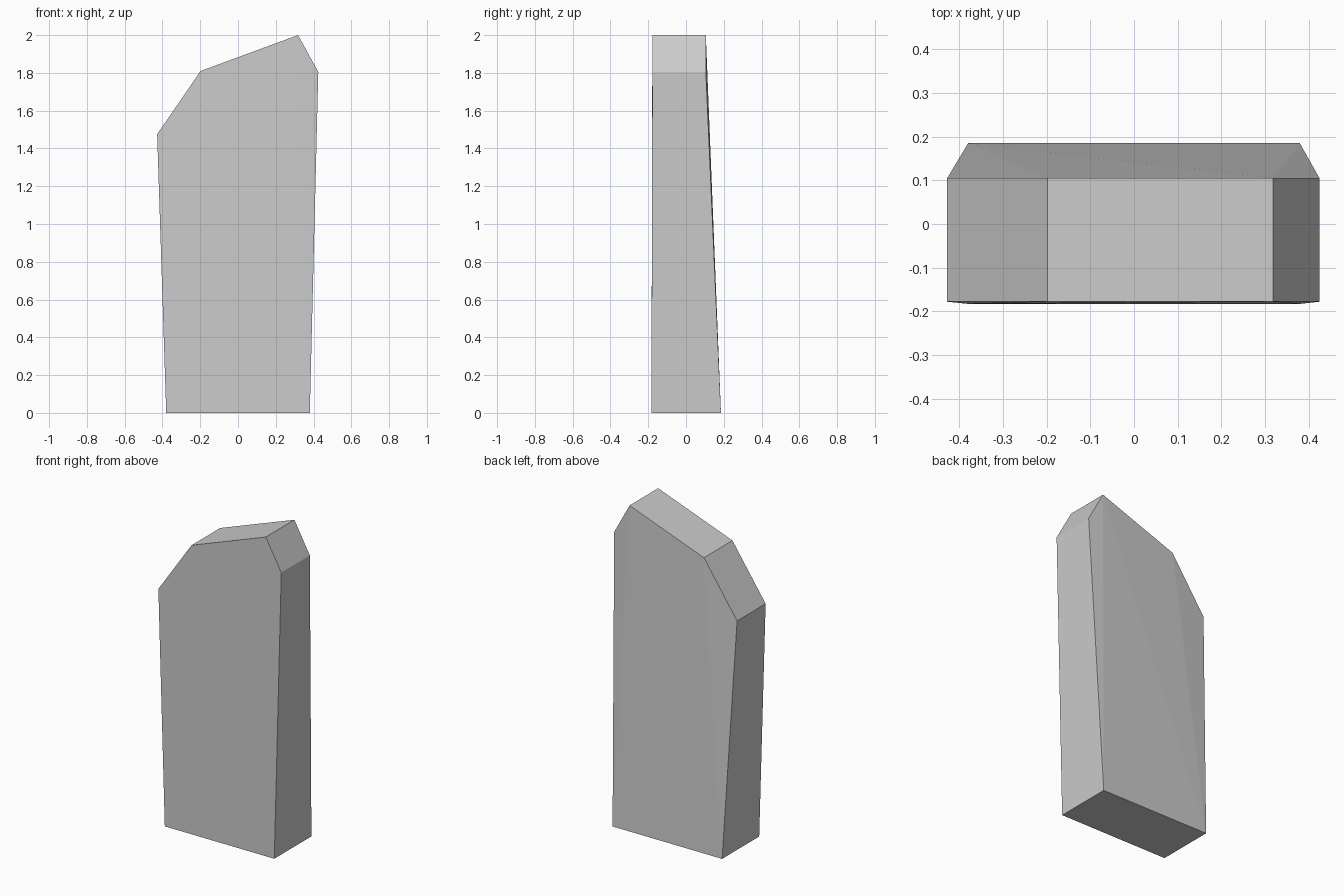
import bpy
import bmesh

if "Cube" in bpy.data.objects:
    bpy.data.objects.remove(bpy.data.objects["Cube"])

# Outline of the slab seen from the front (x, z)
outline = [(-0.38, 0), (0.38, 0), (0.425, 1.805), (0.318, 2.0), (-0.198, 1.81), (-0.428, 1.475)]

bm = bmesh.new()


def ring(y_bottom, y_top):
    return [bm.verts.new((x, y_bottom if z == 0 else y_top, z)) for x, z in outline]


front = ring(-0.183, -0.178)
back = ring(0.185, 0.105)

# Rim: base, sides and chipped top
n = len(outline)
for i in range(n):
    j = (i + 1) % n
    bm.faces.new((front[i], back[i], back[j], front[j]))

# Broad faces, creased from the peak down to the base corners
for side in (front, back):
    for tri in ((0, 1, 3), (1, 2, 3), (0, 3, 4), (0, 4, 5)):
        bm.faces.new([side[k] for k in tri])

bmesh.ops.recalc_face_normals(bm, faces=bm.faces)
mesh = bpy.data.meshes.new("stone_slab")
bm.to_mesh(mesh)
bm.free()
slab = bpy.data.objects.new("stone_slab", mesh)
bpy.context.collection.objects.link(slab)
